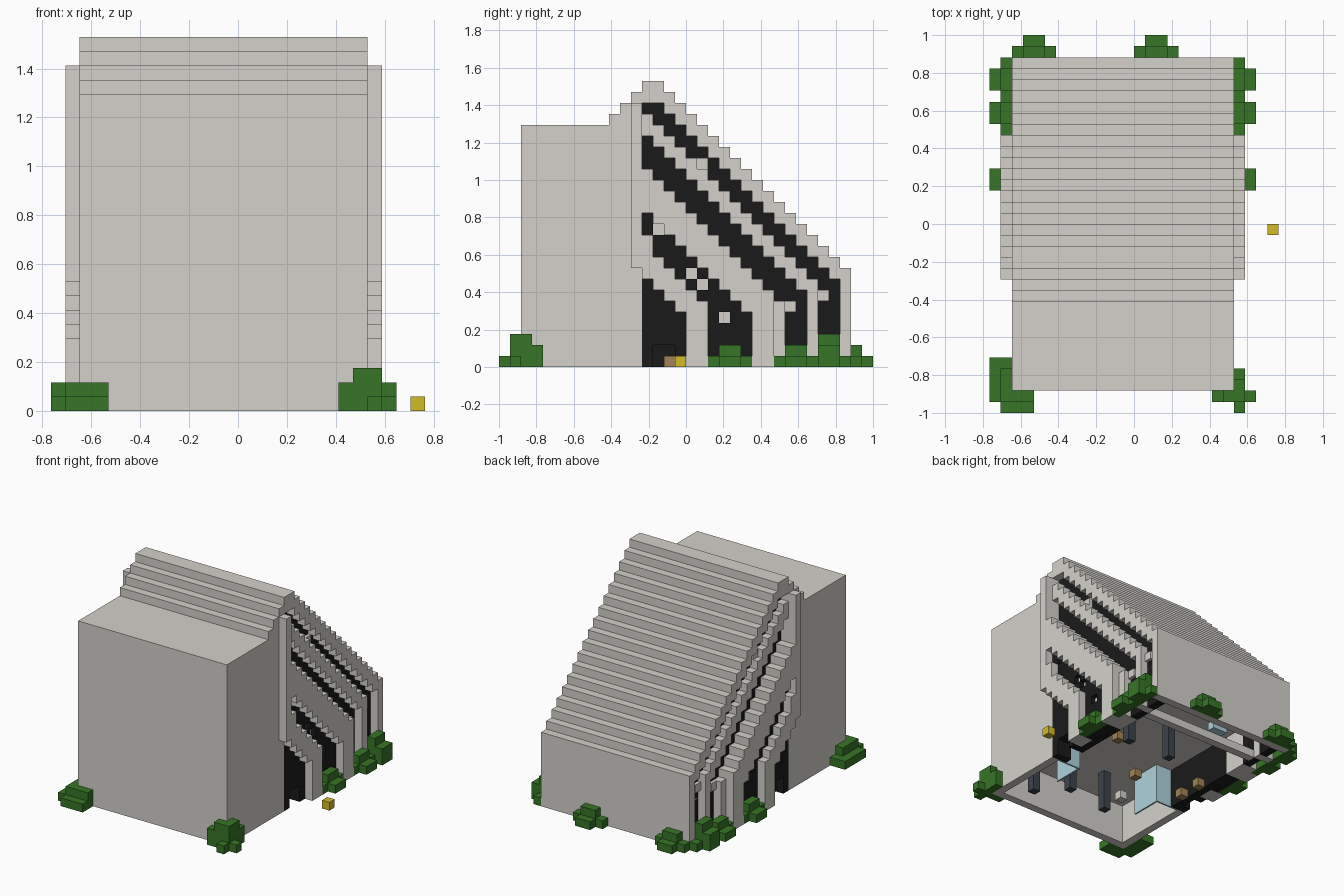
import bpy

if "Cube" in bpy.data.objects:
    bpy.data.objects.remove(bpy.data.objects["Cube"])

U = 2 / 34  # one block


def material(name, r, g, b):
    m = bpy.data.materials.new(name)
    m.use_nodes = True
    m.diffuse_color = (r, g, b, 1)
    bsdf = m.node_tree.nodes["Principled BSDF"]
    bsdf.inputs["Base Color"].default_value = (r, g, b, 1)
    bsdf.inputs["Roughness"].default_value = 0.9
    return m


stone = material("pale stone", 0.66, 0.64, 0.595)
black = material("black window", 0.010, 0.010, 0.010)
green = material("hedge green", 0.038, 0.18, 0.020)
yellow = material("yellow", 0.65, 0.50, 0.022)
brown = material("brown wood", 0.36, 0.23, 0.09)
glass = material("pale blue glass", 0.43, 0.65, 0.72)
slate = material("dark slate", 0.045, 0.056, 0.072)

QUADS = ((0, 1, 3, 2), (4, 6, 7, 5), (0, 4, 5, 1), (2, 3, 7, 6), (0, 2, 6, 4), (1, 5, 7, 3))


def build(name, boxes, mat, mirror=False):
    """Joins boxes (x0, x1, y0, y1, z0, z1) in block units; mirrors about the building axis."""
    if mirror:
        boxes = boxes + [(-2 - b[1], -2 - b[0]) + tuple(b[2:]) for b in boxes]
    verts, faces = [], []
    for x0, x1, y0, y1, z0, z1 in boxes:
        n = len(verts)
        verts += [(x * U, y * U, z * U) for x in (x0, x1) for y in (y0, y1) for z in (z0, z1)]
        faces += [[n + i for i in q] for q in QUADS]
    mesh = bpy.data.meshes.new(name)
    mesh.from_pydata(verts, [], faces)
    mesh.materials.append(mat)
    ob = bpy.data.objects.new(name, mesh)
    bpy.context.collection.objects.link(ob)
    return ob


CEIL = 5

# Plain front block, hollow at ground level, stepping up to the ridge
build("front_block", [(-11, 9, -15, -7, CEIL, 22)]
      + [(-11, 9, j, j + 1, CEIL, 30 + j) for j in (-7, -6, -5)], stone)
build("front_wall", [(-11, 9, -15, -14, 0, CEIL)], stone)
build("front_side_walls", [(8, 9, -14, -4, 0, CEIL)], stone, True)
build("rear_wall", [(-11, 9, 14, 15, 0, 7)], stone)

# Stepped sloping roof
build("stepped_roof", [(-11, 9, j, j + 1, min(24, 21 - j), min(26, 23 - j))
                       for j in range(-4, 15)], stone)

# Recessed dark core and its ground floor walls, open at the left entrance
build("dark_core", [(-10, 8, j, j + 1, CEIL, min(24, 21 - j)) for j in range(-4, 14)], black)
build("core_walls", [(7, 8, -1, 6, 0, CEIL), (7, 8, 9, 11, 0, CEIL),
                     (7, 8, 12, 14, 0, CEIL), (7, 8, -4, -3, 0, CEIL),
                     (7, 8, -3, -1, 2, CEIL)], black, True)
build("closed_entrance", [(-10, -9, -3, -1, 0, 2)], black)
build("core_piers", [(7, 8, 6, 9, 0, CEIL), (7, 8, 11, 12, 0, CEIL)], stone, True)
build("ceiling", [(-10, 8, -14, 14, CEIL - 0.1, CEIL)], stone)

# Window cells showing a stone block
PALE = ((1, 18), (12, 6), (9, 5), (-3, 12), (0, 8), (1, 7), (3, 4))


# Facade pattern: sloping ribs that turn down to the ground
def facade(j, z):
    s = j + z
    if (j, z) in PALE or j >= 12 or s >= 19:
        return "dark", 0
    if j == 11 or s >= 17:
        return "rib", 1
    if j >= 9 or s >= 14:
        return "dark", 0
    if j == 8:
        return "rib", 1
    if j >= 6 or s >= 10:
        return "rib", 2
    if j >= 2 or s >= (8 if j == -4 else 7):
        return "dark", 1
    if j >= 0 or s >= 4:
        return "rib", 2
    if j in (-3, -2) and z < 2:
        return "dark", 0  # doorway
    return "dark", 1


parts = {"rib": [], "dark": []}
for j in range(-4, 14):
    top = min(24, 21 - j)
    start = 0
    for z in range(1, top + 1):
        if z == top or facade(j, z) != facade(j, start):
            kind, depth = facade(j, start)
            if depth:
                parts[kind].append((8, 8 + depth, j, j + 1, start, z))
            start = z
build("facade_ribs", parts["rib"], stone, True)
build("facade_windows", parts["dark"], black, True)
build("facade_pilasters", [(9, 10, -5, -4, 9, 24)], stone, True)
build("pale_window_blocks", [(7.5, 8.4, j, j + 1, z, z + 1) for j, z in PALE], stone, True)

# Hedges along both sides
build("side_hedges", [
    (9, 10, 11, 15, 0, 1), (9, 10, 12, 14, 1, 3), (10, 11, 12, 14, 0, 2),
    (9, 10, 8, 12, 0, 1), (9, 10, 9, 11, 1, 2), (10, 11, 9, 11, 0, 1),
    (9, 10, 2, 6, 0, 1), (9, 10, 3, 5, 1, 2), (10, 11, 3, 5, 0, 1)], green, True)

# Hedges behind
rear = []
for x in (-11, 0):
    rear += [(x, x + 4, 15, 16, 0, 1), (x + 1, x + 3, 15, 16, 1, 2), (x + 1, x + 3, 16, 17, 0, 1)]
build("rear_hedges", rear, green)

# Hedges on the front corners
build("front_right_hedge", [
    (-13, -12, -16, -12, 0, 1), (-12, -11, -16, -13, 0, 2), (-12, -11, -13, -12, 0, 1),
    (-11, -9, -16, -15, 0, 2), (-12, -9, -17, -16, 0, 1)], green)
build("front_left_hedge", [
    (7, 11, -16, -15, 0, 1), (7, 8, -16, -15, 1, 2), (8, 10, -16, -15, 1, 3),
    (9, 10, -15, -14, 0, 3), (9, 10, -14, -13, 0, 2), (9, 10, -17, -16, 0, 1),
    (10, 11, -16, -15, 0, 1)], green)

# Post beside the entrance
build("yellow_marker", [(12, 13, -1, 0, 0, 1)], yellow)

# Interior: columns, glass lobbies, furniture
build("columns", [(x, x + 1, y, y + 1, 0, CEIL)
                  for x, y in ((5, -12), (2, -9), (-4, -10), (4, 4), (-2, 4))], slate)
build("glass_lobbies", [(4.8, 5, -8, -4, 0, CEIL), (5, 8, -4.2, -4, 0, CEIL)], glass, True)
build("glass_table", [(-4, -2, 11, 12, 1, 2)], glass)
build("wooden_seats", [(-2, -1, -2, -1, 0, 1), (4, 5, 2, 3, 1, 2),
                       (-9, -8, -2, -1, 0, 1), (-9, -8, 1, 2, 0, 1)], brown)
build("stone_seats", [(-4, -3, -7, -6, 0, 1), (-9, 7, 10, 11, 0, 1)], stone)
